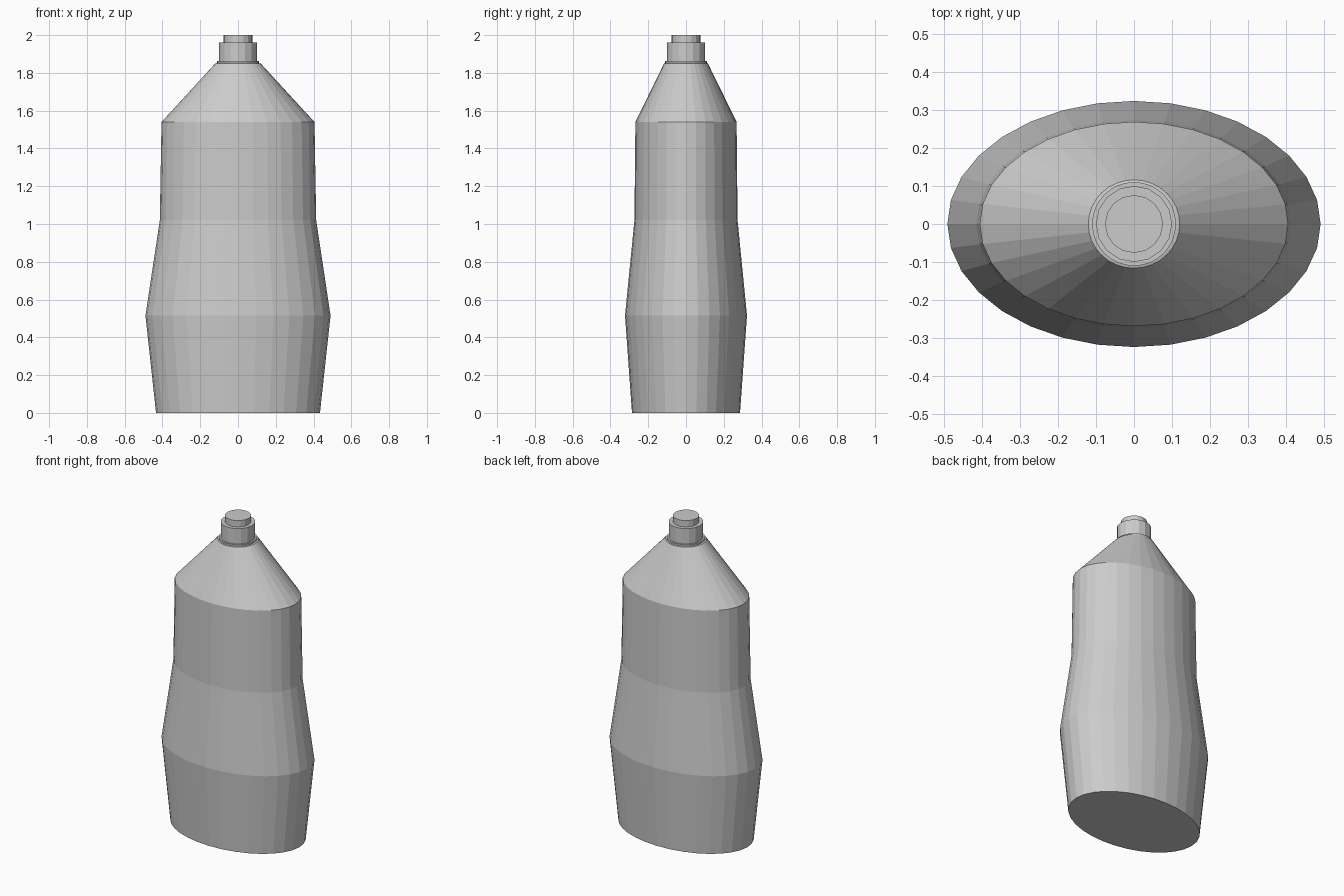
import bpy, bmesh
from math import cos, sin, pi

if "Cube" in bpy.data.objects:
    bpy.data.objects.remove(bpy.data.objects["Cube"])


def loft(name, rings, sides):
    """Closed, flat-faced stack of elliptical rings given as (z, rx, ry)."""
    bm = bmesh.new()
    loops = []
    for z, rx, ry in rings:
        loops.append([bm.verts.new((rx * cos(2 * pi * i / sides),
                                    ry * sin(2 * pi * i / sides), z))
                      for i in range(sides)])
    for low, high in zip(loops, loops[1:]):
        for i in range(sides):
            j = (i + 1) % sides
            bm.faces.new((low[i], low[j], high[j], high[i]))
    bm.faces.new(loops[0][::-1])
    bm.faces.new(loops[-1])
    mesh = bpy.data.meshes.new(name)
    bm.to_mesh(mesh)
    bm.free()
    obj = bpy.data.objects.new(name, mesh)
    bpy.context.collection.objects.link(obj)
    return obj


# Oval bottle body with waist, sloping shoulder and round neck ring
loft("bottle_body", [
    (0.0, 0.434, 0.286),
    (0.515, 0.49, 0.323),
    (1.02, 0.414, 0.273),
    (1.54, 0.405, 0.268),
    (1.85, 0.12, 0.116),
    (1.852, 0.11, 0.11),
    (1.862, 0.11, 0.11),
], 32)

# Cap: wide collar with a narrower nozzle on top
loft("cap", [
    (1.862, 0.10, 0.10),
    (1.96, 0.10, 0.10),
    (1.96, 0.076, 0.076),
    (2.0, 0.076, 0.076),
], 16)
